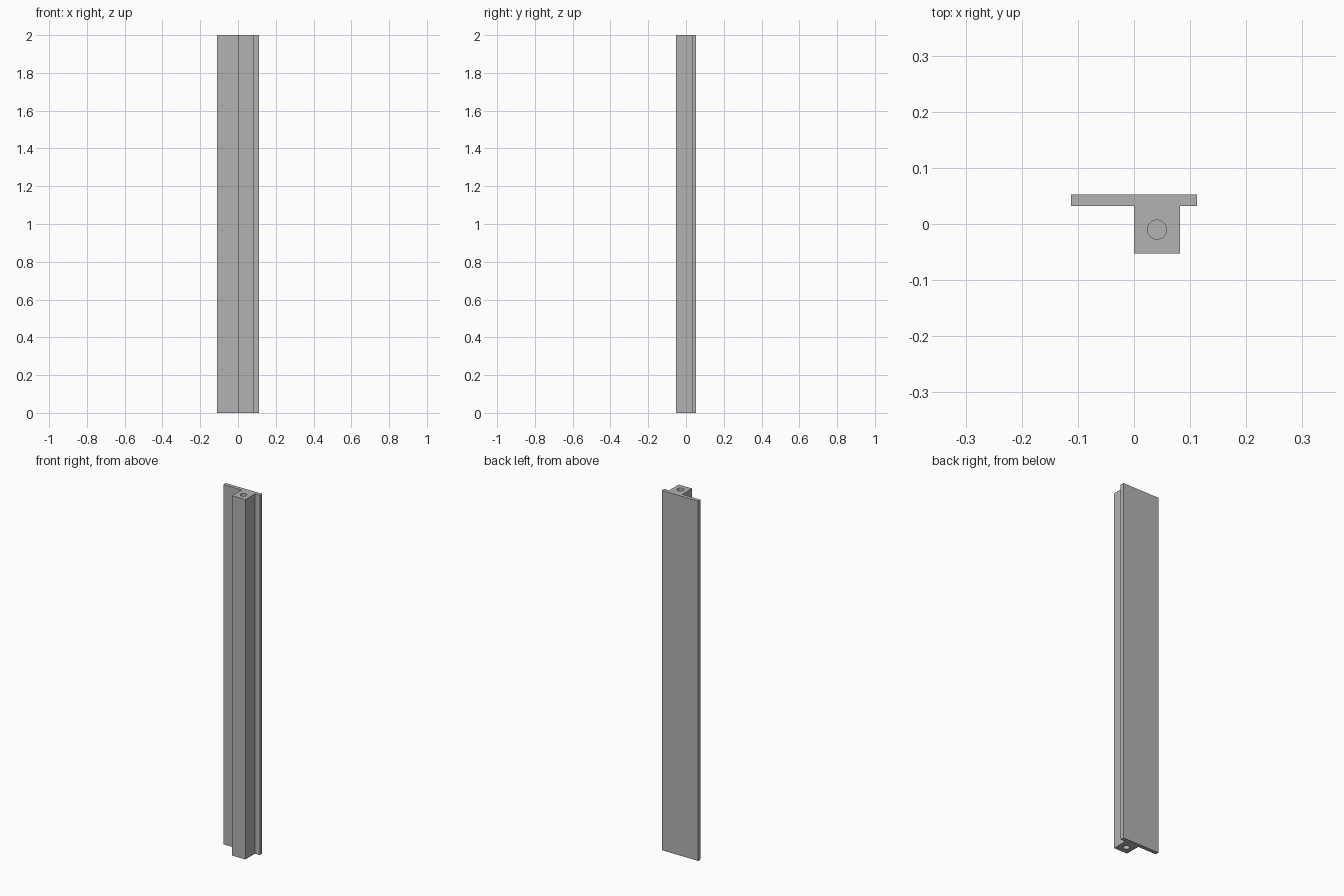
import bpy, bmesh, math

if "Cube" in bpy.data.objects:
    bpy.data.objects.remove(bpy.data.objects["Cube"], do_unlink=True)

HEIGHT = 2.0
HOLE_DEPTH = 0.1

grey = bpy.data.materials.new("plain grey")
grey.use_nodes = True
colour = (0.45, 0.45, 0.45, 1)
grey.diffuse_color = colour
grey.node_tree.nodes["Principled BSDF"].inputs["Base Color"].default_value = colour

# Flanged bar: wide back plate with an offset square rib, one extruded profile
profile = [(-0.112, 0.053), (-0.112, 0.032), (0, 0.032), (0, -0.053),
           (0.082, -0.053), (0.082, 0.032), (0.112, 0.032), (0.112, 0.053)]
bm = bmesh.new()
base = bm.faces.new([bm.verts.new((x, y, 0)) for x, y in profile])
top = bmesh.ops.extrude_face_region(bm, geom=[base])
bmesh.ops.translate(bm, vec=(0, 0, HEIGHT),
                    verts=[v for v in top["geom"] if isinstance(v, bmesh.types.BMVert)])
bmesh.ops.recalc_face_normals(bm, faces=bm.faces)
mesh = bpy.data.meshes.new("flanged_bar")
bm.to_mesh(mesh)
bm.free()
bar = bpy.data.objects.new("flanged_bar", mesh)
bpy.context.collection.objects.link(bar)
mesh.materials.append(grey)

# Blind screw hole in each end of the rib
for name, z in (("bottom_hole_cutter", 0), ("top_hole_cutter", HEIGHT)):
    bpy.ops.mesh.primitive_cylinder_add(vertices=48, radius=0.017, depth=2 * HOLE_DEPTH,
                                        location=(0.041, -0.01, z))
    cutter = bpy.context.object
    cutter.name = name
    cutter.data.materials.append(grey)
    cutter.hide_render = True
    cut = bar.modifiers.new(name, "BOOLEAN")
    cut.operation = "DIFFERENCE"
    cut.solver = "EXACT"
    cut.object = cutter
    bpy.ops.object.select_all(action="DESELECT")
    bar.select_set(True)
    bpy.context.view_layer.objects.active = bar
    bpy.ops.object.modifier_apply(modifier=cut.name)
    bpy.data.objects.remove(cutter, do_unlink=True)

bpy.ops.object.shade_smooth_by_angle(angle=math.radians(30))
